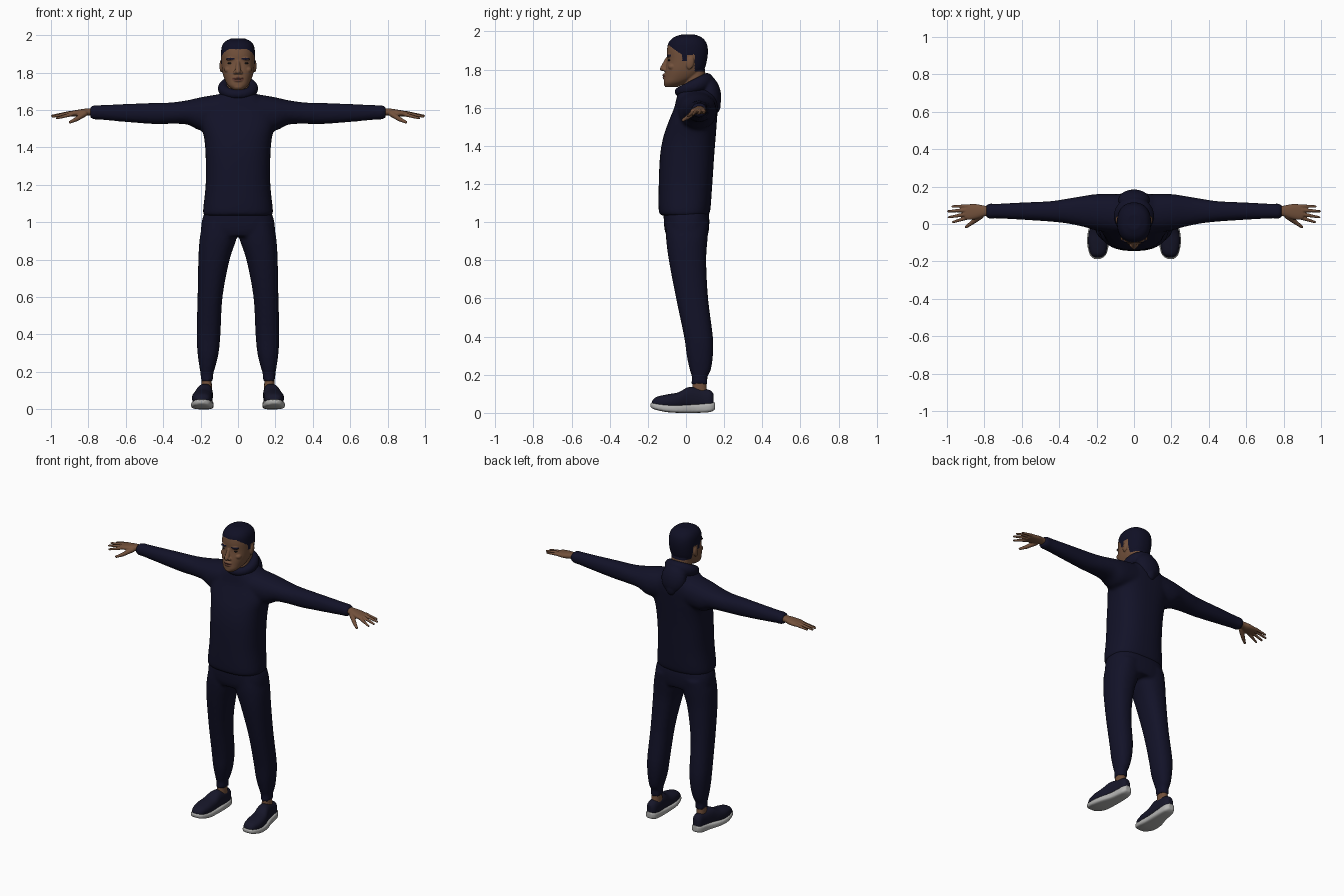
import bpy, bmesh, math
from mathutils import Vector, Matrix

cube = bpy.data.objects.get("Cube")
if cube:
    bpy.data.objects.remove(cube, do_unlink=True)


def material(name, rgb):
    m = bpy.data.materials.new(name)
    m.use_nodes = True
    m.diffuse_color = (*rgb, 1)
    bsdf = m.node_tree.nodes["Principled BSDF"]
    bsdf.inputs["Base Color"].default_value = (*rgb, 1)
    bsdf.inputs["Roughness"].default_value = 0.8
    return m


NAVY = material("navy cloth", (0.006, 0.006, 0.021))
SHOE = material("dark shoe fabric", (0.008, 0.008, 0.022))
HAIR = material("dark hair", (0.005, 0.005, 0.018))
SKIN = material("brown skin", (0.17, 0.082, 0.044))
LIPS = material("lips", (0.13, 0.05, 0.035))
EYES = material("dark eyes", (0.012, 0.01, 0.01))
SOLE = material("pale sole", (0.45, 0.45, 0.44))

AXES = {"x": lambda t, a, b: (t, a, b),
        "y": lambda t, a, b: (a, t, b),
        "z": lambda t, a, b: (a, b, t)}


def smooth_sections(rows, steps=4):
    """Catmull-Rom interpolation between the key sections."""
    out = []
    for i in range(len(rows) - 1):
        p = [Vector(rows[min(max(k, 0), len(rows) - 1)]) for k in (i - 1, i, i + 1, i + 2)]
        for s in range(steps):
            t = s / steps
            out.append(p[1] + 0.5 * t * ((p[2] - p[0]) + t * (2 * p[0] - 5 * p[1] + 4 * p[2] - p[3]
                       + t * (3 * (p[1] - p[2]) + p[3] - p[0]))))
    return out + [Vector(rows[-1])]


def loft(bm, axis, rows, power=2.3, sides=28, sx=1):
    """Skin rounded sections (position, a_min, a_max, b_min, b_max)."""
    rings = []
    for t, a0, a1, b0, b1 in smooth_sections([list(r) for r in rows]):
        ring = []
        for k in range(sides):
            w = 2 * math.pi * k / sides
            c, s = math.cos(w), math.sin(w)
            a = (a0 + a1) / 2 + (a1 - a0) / 2 * math.copysign(abs(c) ** (2 / power), c)
            b = (b0 + b1) / 2 + (b1 - b0) / 2 * math.copysign(abs(s) ** (2 / power), s)
            x, y, z = AXES[axis](t, a, b)
            ring.append(bm.verts.new((x * sx, y, z)))
        rings.append(ring)
    for r, q in zip(rings, rings[1:]):
        for k in range(sides):
            n = (k + 1) % sides
            bm.faces.new((r[k], r[n], q[n], q[k]))
    bm.faces.new(rings[0])
    bm.faces.new(rings[-1])


def ball(bm, centre, radii, tilt=0.0):
    m = Matrix.Translation(centre) @ Matrix.Rotation(tilt, 4, "X") @ Matrix.Diagonal((*radii, 1))
    bmesh.ops.create_uvsphere(bm, u_segments=20, v_segments=12, radius=1, matrix=m)


def limb(bm, start, end, r0, r1):
    """Tapered rod with rounded ends, used for the fingers."""
    a, b = Vector(start), Vector(end)
    rot = (b - a).to_track_quat("Z", "Y").to_matrix().to_4x4()
    bmesh.ops.create_cone(bm, cap_ends=True, segments=14, radius1=r0, radius2=r1,
                          depth=(b - a).length, matrix=Matrix.Translation((a + b) / 2) @ rot)
    ball(bm, a, (r0,) * 3)
    ball(bm, b, (r1,) * 3)


def finish(name, bm, mats, voxel=0.0, smooth=3, rule=None, mirror=False):
    """Fuse the pieces into one skin, shade it and colour it by rule."""
    bmesh.ops.recalc_face_normals(bm, faces=bm.faces)
    me = bpy.data.meshes.new(name)
    bm.to_mesh(me)
    bm.free()
    ob = bpy.data.objects.new(name, me)
    bpy.context.collection.objects.link(ob)
    if voxel:
        r = ob.modifiers.new("fuse", "REMESH")
        r.mode, r.voxel_size = "VOXEL", voxel
        s = ob.modifiers.new("soften", "SMOOTH")
        s.factor, s.iterations = 0.5, smooth
        ob_eval = ob.evaluated_get(bpy.context.evaluated_depsgraph_get())
        ob.modifiers.update() if hasattr(ob.modifiers, "update") else None
        me = bpy.data.meshes.new_from_object(ob_eval)
        ob.modifiers.clear()
        ob.data = me
    me.materials.clear()
    for m in mats:
        me.materials.append(m)
    for p in me.polygons:
        p.use_smooth = len(p.vertices) < 5
        p.material_index = rule(p.center) if rule else 0
    if mirror:
        mod = ob.modifiers.new("other side", "MIRROR")
        mod.use_mirror_merge = False
    return ob


# Sweatshirt: body and both sleeves in one skin
bm = bmesh.new()
body = [(1.035, .178, -.128, .113), (1.06, .187, -.143, .127), (1.2, .173, -.143, .138),
        (1.35, .173, -.136, .148), (1.45, .181, -.118, .156), (1.53, .2, -.09, .162),
        (1.6, .195, -.062, .166), (1.65, .15, -.05, .16), (1.685, .1, -.04, .14), (1.7, .07, -.03, .12)]
loft(bm, "z", [(z, -rx, rx, y0, y1) for z, rx, y0, y1 in body], 2.5, 40)
sleeve = [(.1, -.05, .16, 1.49, 1.685), (.2, -.035, .16, 1.49, 1.668), (.27, -.015, .15, 1.522, 1.652),
          (.36, .003, .135, 1.526, 1.64), (.45, .013, .122, 1.525, 1.638), (.6, .023, .115, 1.536, 1.632),
          (.74, .03, .108, 1.549, 1.626), (.765, .027, .111, 1.549, 1.626), (.79, .034, .104, 1.557, 1.619)]
for side in (1, -1):
    loft(bm, "x", sleeve, 2.2, 28, side)
finish("sweatshirt", bm, [NAVY], 0.01, 4)

# Hood: tilted collar roll plus the pouch hanging behind
bm = bmesh.new()
count = 36
for i in range(count):
    w = 2 * math.pi * i / count
    back = (1 - math.cos(w)) / 2
    ball(bm, (0.078 * math.sin(w), -0.035 + 0.145 * back, 1.684 + 0.056 * back),
         (0.024 + 0.012 * back,) * 2 + (0.025 + 0.018 * back,))
ball(bm, (0, 0.128, 1.675), (0.085, 0.055, 0.095), 0.2)
ball(bm, (0, 0.14, 1.63), (0.045, 0.042, 0.065), 0.2)
finish("hood", bm, [NAVY], 0.007, 3)

# Trousers: hips and two tapering legs
bm = bmesh.new()
loft(bm, "z", [(.925, -.19, .19, -.1, .112), (.96, -.198, .198, -.112, .12), (1.02, -.19, .19, -.117, .122),
               (1.08, -.165, .165, -.115, .112)], 2.6, 40)
leg = [(1.0, .01, .185, -.105, .12), (.92, .006, .204, -.105, .114), (.8, .045, .212, -.09, .106),
       (.6, .083, .216, -.052, .116), (.4, .094, .221, -.01, .141), (.3, .104, .216, .004, .141),
       (.225, .122, .206, .02, .13), (.19, .132, .2, .03, .113), (.15, .132, .2, .028, .113)]
for side in (1, -1):
    loft(bm, "z", leg, 2.3, 32, side)
finish("trousers", bm, [NAVY], 0.01, 3)

# Ankles
bm = bmesh.new()
loft(bm, "z", [(.09, .138, .197, .03, .112), (.17, .142, .193, .036, .105)])
finish("ankles", bm, [SKIN], mirror=True)

# Shoes: fabric upper with a rolled opening, and a sole curling up at the toe
bm = bmesh.new()
loft(bm, "y", [(-.18, .182, .21, .035, .056), (-.16, .153, .232, .025, .082), (-.1, .139, .246, .02, .097),
               (-.04, .137, .24, .02, .108), (.015, .136, .222, .02, .136), (.08, .134, .207, .02, .128),
               (.125, .139, .203, .02, .12), (.145, .155, .19, .035, .1)], 2.4)
finish("shoe_uppers", bm, [SHOE], 0.006, 2, mirror=True)
bm = bmesh.new()
loft(bm, "y", [(-.187, .18, .212, .032, .052), (-.165, .15, .236, .018, .052), (-.1, .133, .251, .004, .044),
               (-.03, .132, .244, .0, .042), (.05, .131, .22, .0, .046), (.125, .134, .208, .004, .053),
               (.152, .153, .192, .018, .056)], 4)
finish("shoe_soles", bm, [SOLE], 0.006, 1, mirror=True)

# Hands: palm, four spread fingers and a lowered thumb
bm = bmesh.new()
loft(bm, "x", [(.76, .043, .096, 1.568, 1.61), (.8, .041, .098, 1.571, 1.609), (.84, .028, .106, 1.566, 1.604),
               (.88, .022, .106, 1.566, 1.597), (.905, .028, .1, 1.568, 1.592)])
fingers = [((.89, .096, 1.583), (.97, .094, 1.572), .010), ((.9, .074, 1.584), (.994, .068, 1.569), .011),
           ((.9, .052, 1.582), (.99, .036, 1.565), .011), ((.89, .034, 1.577), (.968, .01, 1.556), .011)]
for start, end, r in fingers:
    limb(bm, start, end, r, 0.0065)
limb(bm, (.82, .042, 1.58), (.865, .008, 1.55), .016, .012)
limb(bm, (.865, .008, 1.55), (.898, -.016, 1.535), .012, .008)
finish("hands", bm, [SKIN], 0.004, 2, mirror=True)

# Head: skull, neck, ears and facial features; hair, brows and lips coloured by region
bm = bmesh.new()
skull = [(1.708, .026, -.108, -.045), (1.73, .053, -.116, .0), (1.76, .07, -.114, .06), (1.8, .083, -.109, .095),
         (1.85, .089, -.1, .11), (1.9, .091, -.1, .115), (1.94, .086, -.092, .107),
         (1.967, .068, -.068, .085), (1.983, .034, -.03, .05)]
loft(bm, "z", [(z, -rx, rx, y0, y1) for z, rx, y0, y1 in skull], 2.3, 40)
loft(bm, "z", [(1.62, -.07, .07, .0, .12), (1.7, -.063, .063, -.012, .108), (1.8, -.063, .063, -.01, .1)])
limb(bm, (0, -.1, 1.855), (0, -.119, 1.808), .009, .016)
ball(bm, (0, -.122, 1.803), (.013, .016, .011))
ball(bm, (0, -.108, 1.772), (.028, .017, .008))
ball(bm, (0, -.107, 1.757), (.025, .017, .008))
ball(bm, (0, -.103, 1.724), (.026, .014, .014))
for side in (1, -1):
    ball(bm, (.016 * side, -.112, 1.8), (.009, .012, .009))
    ball(bm, (.037 * side, -.088, 1.872), (.028, .014, .008))
    ball(bm, (.052 * side, -.072, 1.815), (.022, .022, .018))
    ball(bm, (.09 * side, .022, 1.835), (.009, .02, .034), -0.2)


def head_colour(c):
    if c.y < -0.02:
        hairline = 1.925 - 0.045 * min(1, max(0, (c.y + 0.085) / 0.06))
    elif c.y < 0.045:
        hairline = 1.88 if c.y > 0.005 else 1.845
    else:
        hairline = 1.79
    if c.z > hairline:
        return 1
    if c.y < -0.06 and abs(c.z - 1.874) < 0.005 and 0.016 < abs(c.x) < 0.062:
        return 1
    if c.y < -0.105 and abs(c.z - 1.764) < 0.014 - 0.3 * abs(c.x) and abs(c.x) < 0.03:
        return 2
    return 0


finish("head", bm, [SKIN, HAIR, LIPS], 0.004, 2, head_colour)

# Eyes
bm = bmesh.new()
ball(bm, (.039, -.083, 1.85), (.016, .012, .007))
finish("eyes", bm, [EYES], mirror=True)
